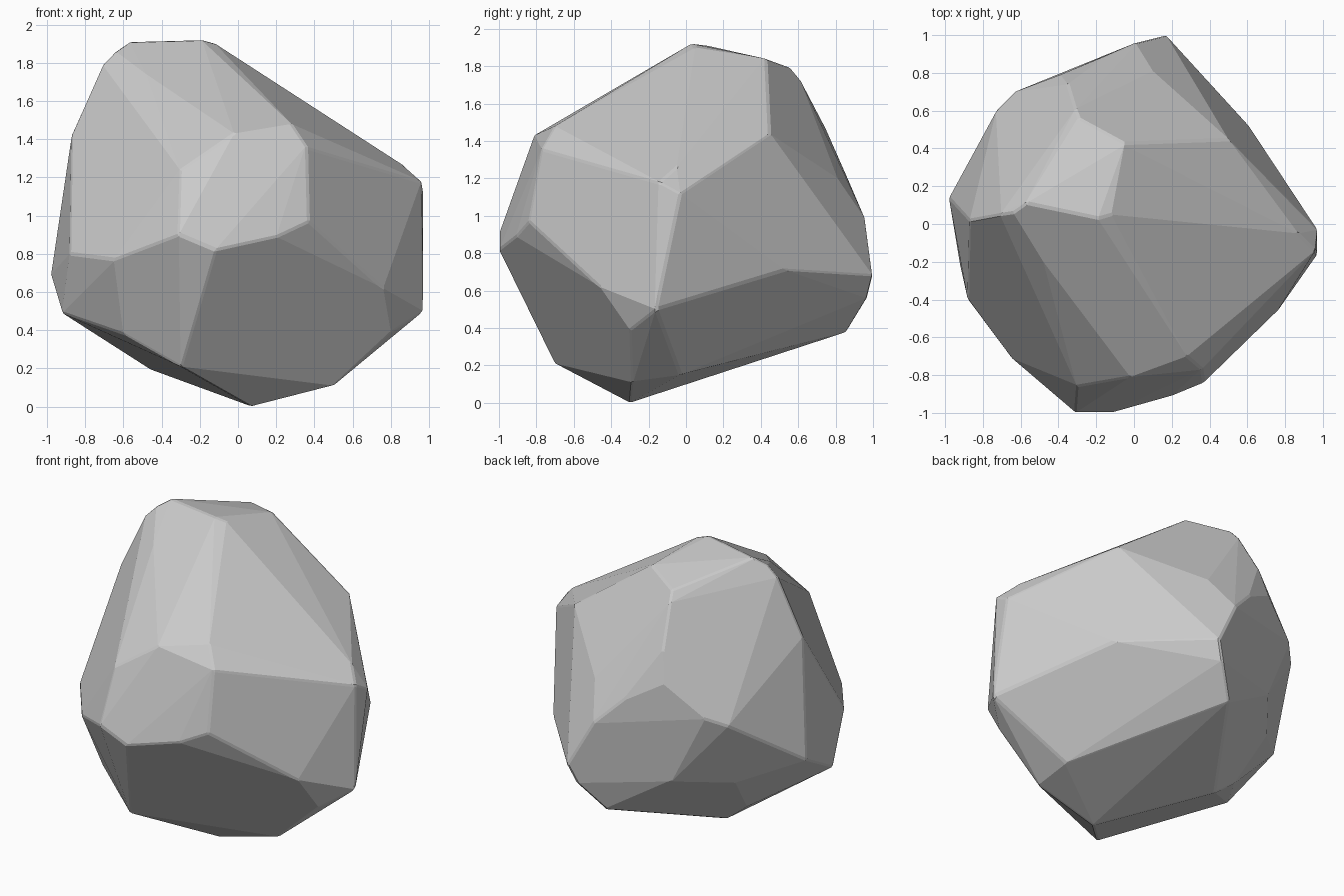
import bpy, bmesh, math

# Corner rings of the chiselled boulder, top to bottom
crown = [(-.57, .11, 1.91), (-.64, .06, 1.86), (-.19, .03, 1.92), (-.12, .05, 1.90),
         (-.05, .43, 1.84), (-.29, .56, 1.79), (-.31, .61, 1.73), (-.48, -.20, 1.74),
         (-.71, .05, 1.79)]
shoulder = [(-.87, .02, 1.43), (-.30, -.86, 1.24), (-.02, -.81, 1.43), (.28, -.70, 1.48),
            (.36, -.77, 1.36), (.50, .45, 1.44), (.87, -.05, 1.26), (.96, -.14, 1.18),
            (.97, -.03, 1.12), (-.39, .79, 1.28), (-.35, .74, 1.48), (-.15, .89, 1.14),
            (.10, .81, 1.20)]
waist = [(-.88, -.40, .80), (-.65, -.71, .77), (-.31, -1.0, .90),
         (-.12, -1.0, .82), (.20, -.91, .89), (.37, -.84, .97), (.76, -.46, .62),
         (.60, .53, .71), (.17, 1.0, .68), (.12, .97, .56), (.01, .96, .98),
         (-.63, .70, 1.08), (-.73, .60, 1.02), (-.98, .14, .69)]
base = [(-.92, -.22, .49), (-.60, -.55, .38), (-.30, -.70, .21), (.07, -.30, 0),
        (.50, -.29, .11), (.80, -.30, .39), (.97, -.16, .50), (.51, -.03, .15),
        (.47, .16, .26), (-.02, .86, .38), (-.45, .22, .19),
        (-.60, .22, .31), (-.42, .75, .63), (-.67, .44, .57)]

# Wrap the corners in a hull and merge nearly flat triangles into facets
bm = bmesh.new()
for ring in (crown, shoulder, waist, base):
    for p in ring:
        bm.verts.new(p)
bmesh.ops.convex_hull(bm, input=bm.verts[:])
loose = [v for v in bm.verts if not v.link_faces]
bmesh.ops.delete(bm, geom=loose, context='VERTS')
bmesh.ops.dissolve_limit(bm, angle_limit=math.radians(5), verts=bm.verts[:], edges=bm.edges[:])
bmesh.ops.recalc_face_normals(bm, faces=bm.faces[:])

mesh = bpy.data.meshes.new("boulder")
bm.to_mesh(mesh)
bm.free()
boulder = bpy.data.objects.new("boulder", mesh)
bpy.context.collection.objects.link(boulder)

# Slightly worn edges
bevel = boulder.modifiers.new("worn_edges", 'BEVEL')
bevel.width = .01
bevel.segments = 1
bevel.limit_method = 'ANGLE'
bevel.angle_limit = math.radians(25)
